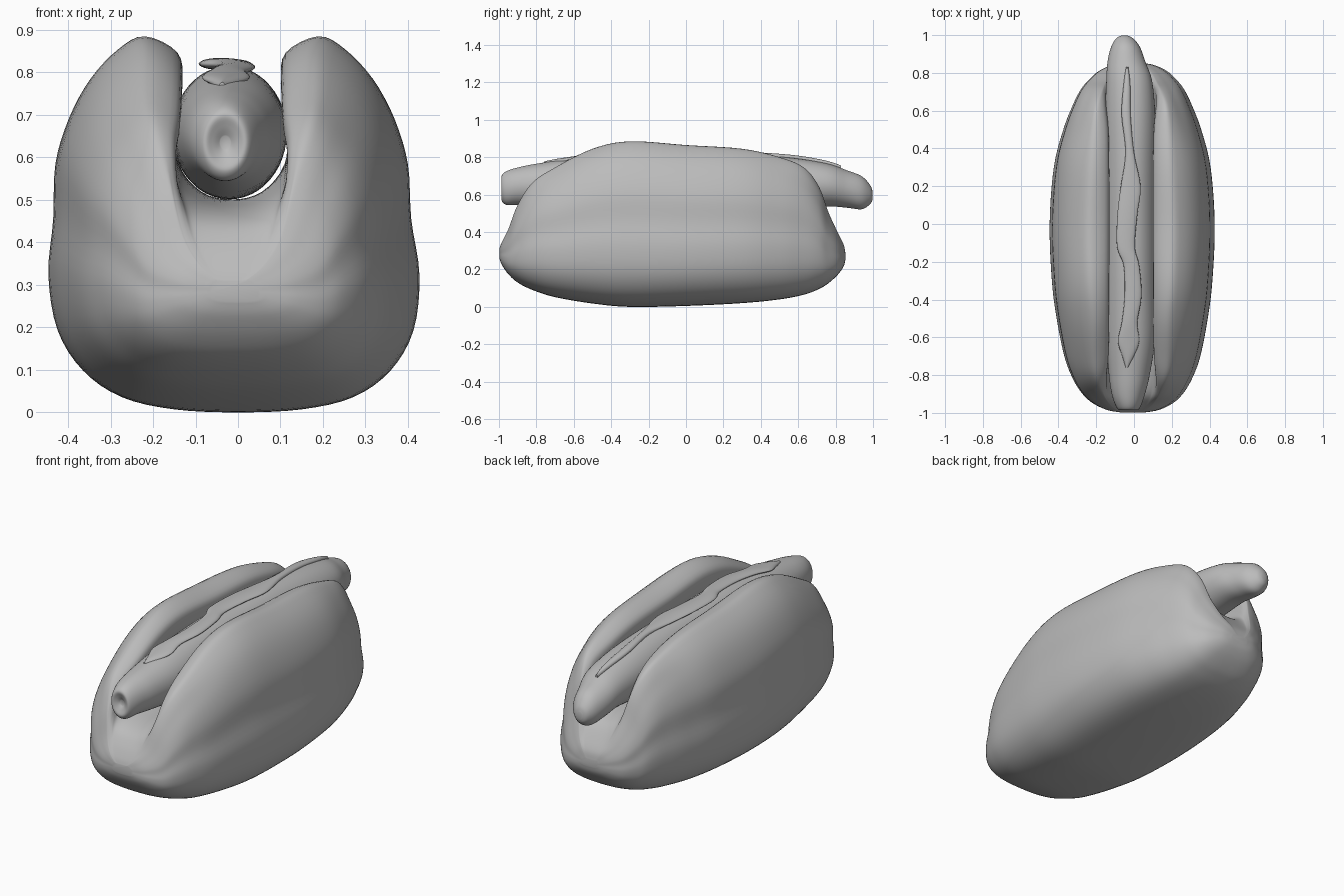
import bpy, math
from mathutils import Vector


def material(name, rgb):
    m = bpy.data.materials.new(name)
    m.diffuse_color = (*rgb, 1)
    return m


GREY = material("plain grey", (0.5, 0.5, 0.5))


def spline(pts, n, closed):
    """Catmull-Rom curve through the points, n steps per span."""
    out, c = [], len(pts)
    for i in range(c if closed else c - 1):
        if closed:
            p = [pts[(i + k) % c] for k in (-1, 0, 1, 2)]
        else:
            p = [pts[min(max(i + k, 0), c - 1)] for k in (-1, 0, 1, 2)]
        for s in range(n):
            t = s / n
            out.append(0.5 * (2 * p[1] + (p[2] - p[0]) * t
                       + (2 * p[0] - 5 * p[1] + 4 * p[2] - p[3]) * t * t
                       + (3 * p[1] - p[0] - 3 * p[2] + p[3]) * t ** 3))
    if not closed:
        out.append(pts[-1])
    return out


def loft(name, rings, around, along, mat):
    """Smooth skin over closed rings, with flat end caps."""
    rings = [spline(r, around, True) for r in rings]
    columns = [spline(list(col), along, False) for col in zip(*rings)]
    n, m = len(columns), len(columns[0])
    verts = [columns[j][i] for i in range(m) for j in range(n)]
    faces = [(i * n + j, i * n + (j + 1) % n, (i + 1) * n + (j + 1) % n, (i + 1) * n + j)
             for i in range(m - 1) for j in range(n)]
    faces += [tuple(reversed(range(n))), tuple(range((m - 1) * n, m * n))]
    me = bpy.data.meshes.new(name)
    me.from_pydata(verts, [], faces)
    me.materials.append(mat)
    ob = bpy.data.objects.new(name, me)
    bpy.context.collection.objects.link(ob)
    bpy.context.view_layer.objects.active = ob
    ob.select_set(True)
    bpy.ops.object.mode_set(mode='EDIT')
    bpy.ops.mesh.select_all(action='SELECT')
    bpy.ops.mesh.normals_make_consistent(inside=False)
    bpy.ops.object.mode_set(mode='OBJECT')
    bpy.ops.object.shade_smooth_by_angle(angle=math.radians(60))
    ob.select_set(False)
    return ob


# Bun: y, half width, bottom, lobe top, groove floor
BUN = [(-0.998, 0.06, 0.26, 0.31, 0.308), (-0.985, 0.135, 0.225, 0.345, 0.34),
       (-0.95, 0.21, 0.175, 0.415, 0.395), (-0.90, 0.265, 0.13, 0.545, 0.445),
       (-0.82, 0.315, 0.09, 0.665, 0.475), (-0.70, 0.36, 0.052, 0.745, 0.49),
       (-0.50, 0.40, 0.018, 0.845, 0.50), (-0.30, 0.425, 0.0, 0.885, 0.50),
       (0.0, 0.437, 0.005, 0.865, 0.50), (0.30, 0.415, 0.02, 0.845, 0.50),
       (0.50, 0.365, 0.04, 0.80, 0.50), (0.63, 0.315, 0.065, 0.745, 0.49),
       (0.71, 0.275, 0.095, 0.645, 0.47), (0.76, 0.235, 0.125, 0.51, 0.44),
       (0.81, 0.18, 0.17, 0.40, 0.38), (0.842, 0.11, 0.215, 0.335, 0.33),
       (0.852, 0.05, 0.25, 0.29, 0.288)]
# Outer side from lobe to belly: fraction of half width, fraction of height
OUTER = [(0.77, 0.89), (0.88, 0.79), (0.95, 0.67), (0.965, 0.52),
         (1.0, 0.37), (0.96, 0.22), (0.83, 0.11), (0.63, 0.04), (0.35, 0.008)]
# Groove wall: width in the middle, width at the open ends, height fraction
WALL = [(0.55, 0.5, 0.05), (0.96, 0.85, 0.22), (1.05, 1.0, 0.5), (0.9, 1.1, 0.72), (0.98, 1.2, 0.9)]


def bun_ring(y, w, zb, zt, zg):
    d, g = zt - zg, min(0.13, 0.44 * w)
    flare = min(1, max(0, (0.38 - w) / 0.12))
    peak = max(0.48 * w, min(0.19, 0.57 * w))
    half = [((a + (b - a) * flare) * g, zg + h * d) for a, b, h in WALL]
    half += [(peak, zt), (0.5 * peak + 0.385 * w, zb + 0.965 * (zt - zb))]
    half += [(a * w, zb + b * (zt - zb)) for a, b in OUTER]
    # lean the lobes slightly to the left, fading towards the belly
    lean = lambda z: -0.015 * min(1, max(0, (z - zb) / (zg - zb)))
    right = [Vector((x + lean(z), y, z)) for x, z in half]
    left = [Vector((-x + lean(z), y, z)) for x, z in reversed(half)]
    return [Vector((lean(zg), y, zg))] + right + [Vector((0, y, zb))] + left


loft("bun", [bun_ring(*s) for s in BUN], 4, 5, GREY)

# Sausage: y, centre x, centre z, x radius, z radius; front end is a dimpled knot
SAUSAGE = [(-0.965, -0.03, 0.635, 0.012, 0.015), (-0.978, -0.03, 0.635, 0.03, 0.04),
           (-0.985, -0.03, 0.635, 0.05, 0.068), (-0.96, -0.03, 0.635, 0.068, 0.09),
           (-0.90, -0.03, 0.645, 0.088, 0.1), (-0.80, -0.025, 0.65, 0.108, 0.115),
           (-0.60, -0.018, 0.655, 0.13, 0.138), (-0.30, -0.02, 0.658, 0.135, 0.155),
           (0.0, -0.02, 0.658, 0.135, 0.157), (0.30, -0.02, 0.658, 0.135, 0.155),
           (0.55, -0.02, 0.658, 0.134, 0.14), (0.75, -0.025, 0.652, 0.122, 0.115),
           (0.86, -0.04, 0.63, 0.1, 0.1), (0.94, -0.045, 0.61, 0.075, 0.088),
           (0.985, -0.05, 0.60, 0.042, 0.05), (0.998, -0.05, 0.595, 0.015, 0.02)]


def oval(y, x, z, rx, rz, n=12):
    return [Vector((x + rx * math.cos(2 * math.pi * k / n), y,
                    z + rz * math.sin(2 * math.pi * k / n))) for k in range(n)]


loft("sausage", [oval(*s) for s in SAUSAGE], 4, 5, GREY)

# Sauce ribbon: y, left edge, right edge, height
SAUCE = [(-0.76, -0.045, -0.030, 0.763), (-0.70, -0.062, 0.0, 0.776), (-0.62, -0.085, 0.028, 0.788),
         (-0.52, -0.065, 0.018, 0.802), (-0.38, -0.05, 0.04, 0.812), (-0.22, -0.055, 0.028, 0.818),
         (-0.12, -0.09, 0.005, 0.82), (0.05, -0.088, 0.018, 0.82), (0.20, -0.07, 0.035, 0.817),
         (0.38, -0.045, 0.0, 0.812), (0.58, -0.066, -0.018, 0.797), (0.74, -0.055, -0.02, 0.77),
         (0.83, -0.042, -0.03, 0.742)]
loft("sauce", [oval(y, (a + b) / 2, z, (b - a) / 2, 0.014, 8) for y, a, b, z in SAUCE], 3, 5, GREY)
